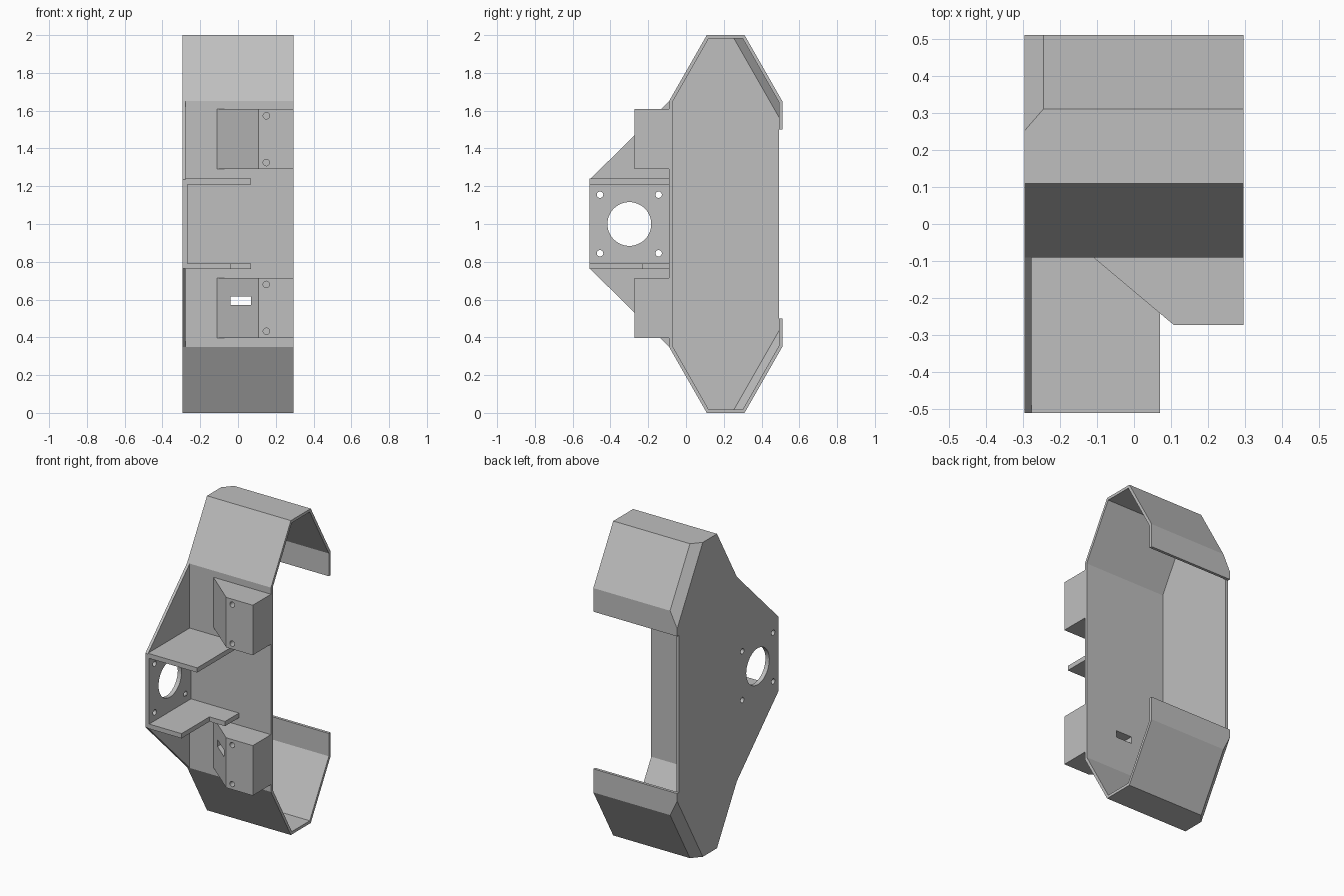
import bpy, bmesh, math
from mathutils import Vector, Matrix

if "Cube" in bpy.data.objects:
    bpy.data.objects.remove(bpy.data.objects["Cube"], do_unlink=True)

grey = bpy.data.materials.new("plain grey")
grey.use_nodes = True
grey.diffuse_color = (0.52, 0.52, 0.52, 1)
grey.node_tree.nodes["Principled BSDF"].inputs["Base Color"].default_value = (0.52, 0.52, 0.52, 1)

HALF = 0.295      # half width
T = 0.018         # sheet thickness
FRONT = -0.09     # outer face of the front wall
SLANT = Vector((0, 0.868, 0.496))


def finish(bm, name):
    bmesh.ops.recalc_face_normals(bm, faces=bm.faces)
    mesh = bpy.data.meshes.new(name)
    bm.to_mesh(mesh)
    bm.free()
    mesh.materials.append(grey)
    obj = bpy.data.objects.new(name, mesh)
    bpy.context.collection.objects.link(obj)
    return obj


def prism(points, axis, lo, hi):
    """Extrude a flat outline along x (points are y, z) or z (points are x, y)."""
    bm = bmesh.new()
    place = (lambda a, b: (lo, a, b)) if axis == "x" else (lambda a, b: (a, b, lo))
    face = bm.faces.new([bm.verts.new(place(a, b)) for a, b in points])
    step = Vector((hi - lo, 0, 0)) if axis == "x" else Vector((0, 0, hi - lo))
    new = bmesh.ops.extrude_face_region(bm, geom=[face])["geom"]
    bmesh.ops.translate(bm, vec=step, verts=[v for v in new if isinstance(v, bmesh.types.BMVert)])
    return bm


def box(name, x0, x1, y0, y1, z0, z1):
    return finish(prism([(x0, y0), (x1, y0), (x1, y1), (x0, y1)], "z", z0, z1), name)


def rod(name, center, radius, depth, axis, sides=32):
    bm = bmesh.new()
    turn = Matrix.Rotation(math.pi / 2, 4, "Y" if axis == "x" else "X")
    bmesh.ops.create_cone(bm, cap_ends=True, segments=sides, radius1=radius, radius2=radius,
                          depth=depth, matrix=Matrix.Translation(center) @ turn)
    return finish(bm, name)


def combine(obj, tool, operation, keep=False):
    mod = obj.modifiers.new("combine", "BOOLEAN")
    mod.operation, mod.solver, mod.object = operation, "EXACT", tool
    bpy.context.view_layer.objects.active = obj
    bpy.ops.object.modifier_apply(modifier=mod.name)
    if not keep:
        bpy.data.objects.remove(tool, do_unlink=True)


def mirrored(points):
    """Complete a lower half outline with its reflection about z = 1."""
    return points + [(y, 2 - z) for y, z in reversed(points)]


def shell_body(name, half, x0, x1, inset):
    """Octagonal prism whose two slanted back edges are chamfered on the closed side."""
    bm = prism(mirrored(half), "x", x0, x1)
    for side in (1, -1):
        normal = Vector((-1, SLANT.y, side * SLANT.z)).normalized()
        point = Vector((-HALF + 0.05, 0.31, 1 + side)) - normal * inset
        cut = bmesh.ops.bisect_plane(bm, geom=bm.verts[:] + bm.edges[:] + bm.faces[:],
                                     plane_co=point, plane_no=normal, clear_outer=True)
        edges = [e for e in cut["geom_cut"] if isinstance(e, bmesh.types.BMEdge)]
        bmesh.ops.edgeloop_fill(bm, edges=edges)
    return finish(bm, name)


# Hollow shell, open on one side and in the middle of the back
shell = shell_body("shell", [(0.51, 0.35), (0.31, 0), (0.11, 0), (FRONT, 0.35)], -HALF, HALF, 0)
cavity = shell_body("cavity", [(0.51 - T, 0.355), (0.30, T), (0.12, T), (FRONT + T, 0.355)],
                    -HALF + T, HALF + 0.1, T)
combine(shell, cavity, "DIFFERENCE")
combine(shell, box("opening", -0.5, 0.5, 0.51 - T, 0.6, 0.5, 1.5), "DIFFERENCE")

# Side wing continuing the closed wall forward
wing = finish(prism(mirrored([(FRONT + 0.01, 0.4), (FRONT, 0.4), (FRONT, 0.35), (-0.51, 0.765)]),
                    "x", -HALF, -HALF + T), "wing")
combine(shell, wing, "UNION")

# Thick pad for the round mount
pad = box("mount_pad", -HALF + T, -0.268, -0.51, FRONT, 0.79, 1.21)

# Mount holes through wing and pad
holes = [(-0.30, 1.0, 0.116)]
holes += [(-0.30 + a * 0.155, 1 + b * 0.155, 0.017) for a in (-1, 1) for b in (-1, 1)]
for y, z, r in holes:
    drill = rod("drill", (-0.28, y, z), r, 0.1, "x", 48 if r > 0.1 else 24)
    combine(shell, drill, "DIFFERENCE", keep=True)
    combine(pad, drill, "DIFFERENCE")

# Shelves above and below the mount; the lower one is notched
left = -HALF + T
box("upper_shelf", left, 0.07, -0.51, FRONT, 1.21, 1.24)
finish(prism([(left, -0.51), (-0.04, -0.51), (-0.04, -0.23), (0.07, -0.23), (0.07, FRONT), (left, FRONT)],
             "z", 0.762, 0.792), "lower_shelf")

# Wedge-sided blocks on the front, each with two blind screw holes
outline = [(-0.11, FRONT), (0.108, -0.273), (HALF, -0.273), (HALF, FRONT)]
for name, z0, z1 in (("lower_block", 0.397, 0.715), ("upper_block", 1.29, 1.608)):
    block = finish(prism(outline, "z", z0, z1), name)
    for z in (z0 + 0.035, z1 - 0.035):
        combine(block, rod("drill", (0.15, -0.25, z), 0.017, 0.2, "y", 24), "DIFFERENCE")
    if name == "lower_block":
        # Cable slot through block and front wall
        slot = box("slot", -0.04, 0.07, -0.4, 0.0, 0.572, 0.615)
        combine(block, slot, "DIFFERENCE", keep=True)
        combine(shell, slot, "DIFFERENCE")
